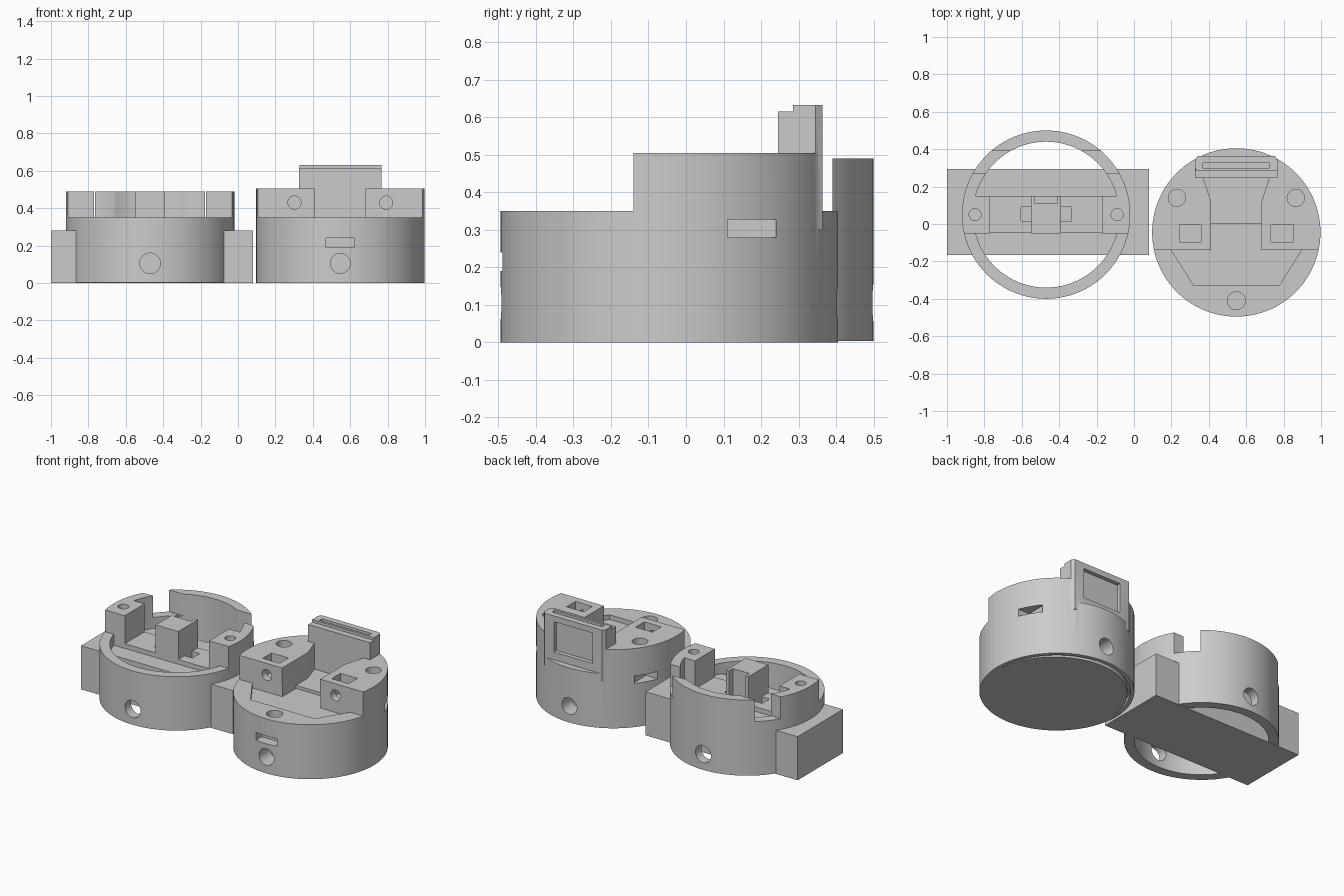
import bpy, bmesh, math
from mathutils import Matrix, Vector

if "Cube" in bpy.data.objects:
    bpy.data.objects.remove(bpy.data.objects["Cube"])

gray = bpy.data.materials.new("matte_gray")
gray.diffuse_color = (0.6, 0.6, 0.6, 1)
gray.use_nodes = True
gray.node_tree.nodes["Principled BSDF"].inputs["Base Color"].default_value = gray.diffuse_color


def finish(bm, name):
    bmesh.ops.recalc_face_normals(bm, faces=bm.faces[:])
    me = bpy.data.meshes.new(name)
    bm.to_mesh(me)
    bm.free()
    me.materials.append(gray)
    ob = bpy.data.objects.new(name, me)
    bpy.context.collection.objects.link(ob)
    return ob


def prism(name, pts, z0, z1):
    bm = bmesh.new()
    lo = [bm.verts.new((x, y, z0)) for x, y in pts]
    hi = [bm.verts.new((x, y, z1)) for x, y in pts]
    n = len(pts)
    bm.faces.new(lo[::-1])
    bm.faces.new(hi)
    for i in range(n):
        j = (i + 1) % n
        bm.faces.new((lo[i], lo[j], hi[j], hi[i]))
    return finish(bm, name)


def box(name, x0, x1, y0, y1, z0, z1):
    return prism(name, [(x0, y0), (x1, y0), (x1, y1), (x0, y1)], z0, z1)


def cyl(name, start, end, r, n=32):
    a, b = Vector(start), Vector(end)
    d = b - a
    bm = bmesh.new()
    bmesh.ops.create_cone(bm, cap_ends=True, segments=n, radius1=r, radius2=r, depth=d.length,
                          matrix=Matrix.Translation((a + b) / 2) @ d.to_track_quat('Z', 'Y').to_matrix().to_4x4())
    return finish(bm, name)


def combine(ob, other, op):
    mod = ob.modifiers.new("bool", 'BOOLEAN')
    mod.operation, mod.solver, mod.object = op, 'EXACT', other
    dg = bpy.context.evaluated_depsgraph_get()
    me = bpy.data.meshes.new_from_object(ob.evaluated_get(dg))
    ob.modifiers.clear()
    ob.data = me
    bpy.data.objects.remove(other)


def cut(ob, *tools):
    for t in tools:
        combine(ob, t, 'DIFFERENCE')


def add(ob, *parts):
    for p in parts:
        combine(ob, p, 'UNION')


def smooth(ob):
    bpy.ops.object.select_all(action='DESELECT')
    ob.select_set(True)
    bpy.context.view_layer.objects.active = ob
    bpy.ops.object.shade_smooth_by_angle(angle=math.radians(30))


# ---- Open ring housing on a rectangular base ----
cx, cy = -0.47, 0.05
ring = cyl("ring_housing", (cx, cy, 0.004), (cx, cy, 0.49), 0.45, 128)
cut(ring, cyl("bore", (cx, cy, -0.1), (cx, cy, 0.6), 0.39, 128),
    box("front_step", -1.1, 0.2, -0.6, -0.05, 0.35, 0.6),
    box("side_notch", -1.1, 0.2, 0.27, 0.39, 0.35, 0.6),
    cyl("cross_hole", (cx, -0.6, 0.105), (cx, 0.7, 0.105), 0.055))
add(ring, box("base_block", -1.0, 0.08, -0.165, 0.295, 0, 0.28),
    box("cross_bar", cx - 0.4, cx + 0.4, -0.049, 0.15, 0.2, 0.31))
for s in (-1, 1):
    xa, xb = sorted((cx + s * 0.3, cx + s * 0.41))
    add(ring, box("post", xa, xb, -0.0499, 0.151, 0.25, 0.49))
    cut(ring, cyl("post_hole", (cx + s * 0.38, cy, 0.33), (cx + s * 0.38, cy, 0.6), 0.032))
    xa, xb = sorted((cx + s * 0.07, cx + s * 0.135))
    cut(ring, box("bar_pocket", xa, xb, 0.015, 0.09, 0.25, 0.33))
# Centre latch block with its rear notch
add(ring, box("centre_block", cx - 0.08, cx + 0.08, -0.0495, 0.1505, 0.27, 0.49))
cut(ring, box("rear_notch", cx - 0.06, cx + 0.06, 0.11, 0.2, 0.32, 0.6))
smooth(ring)

# ---- Stepped drum ----
dx, dy = 0.547, -0.045
drum = cyl("stepped_drum", (dx, dy, 0.0), (dx, dy, 0.505), 0.45, 128)
cut(drum, box("front_step", 0, 1.1, -0.7, -0.14, 0.35, 0.8),
    box("back_step", 0, 1.1, 0.363, 0.6, 0.35, 0.8),
    prism("front_recess", [(0.2, -0.139), (0.32, -0.33), (0.775, -0.33), (0.895, -0.139)], 0.32, 0.4),
    prism("channel", [(0.412, -0.2), (0.682, -0.2), (0.682, 0.12), (0.727, 0.26), (0.367, 0.26), (0.412, 0.12)],
          0.34, 0.8),
    box("channel_step", 0.412, 0.682, -0.2, 0.0, 0.32, 0.4))
# Rear tower plate and its front lip
add(drum, box("tower_lip", 0.327, 0.767, 0.245, 0.3, 0.3, 0.615),
    prism("tower", [(0.328, 0.285), (0.766, 0.285), (0.766, 0.345), (0.752, 0.364), (0.342, 0.364), (0.328, 0.345)],
          0.3, 0.632))
cut(drum, box("tower_groove", 0.37, 0.724, 0.3, 0.325, 0.59, 0.7),
    box("rear_window", 0.41, 0.684, 0.338, 0.5, 0.40, 0.595))
# Mirrored pockets, screw holes and side slots
for s in (-1, 1):
    cut(drum, cyl("top_hole", (dx + s * 0.318, 0.14, 0.38), (dx + s * 0.318, 0.14, 0.7), 0.046))
    xa, xb = sorted((dx + s * 0.185, dx + s * 0.305))
    cut(drum, box("square_pocket", xa, xb, -0.095, -0.005, 0.38, 0.7),
        cyl("front_screw", (dx + s * 0.245, -0.3, 0.43), (dx + s * 0.245, -0.05, 0.43), 0.035))
    xa, xb = sorted((dx + s * 0.34, dx + s * 0.6))
    cut(drum, box("side_slot", xa, xb, 0.11, 0.24, 0.28, 0.328))
# Front and rear openings
cut(drum, cyl("ledge_hole", (dx, -0.41, 0.29), (dx, -0.41, 0.5), 0.048),
    box("front_slot", 0.47, 0.62, -0.6, -0.43, 0.19, 0.24),
    cyl("front_hole", (dx, -0.6, 0.105), (dx, -0.38, 0.105), 0.053),
    cyl("rear_hole", (dx, 0.3, 0.105), (dx, 0.6, 0.105), 0.053))
# Crescent gap beside the bottom lid
gap = cyl("lid_gap", (dx, dy, -0.1), (dx, dy, 0.03), 0.425, 128)
cut(gap, cyl("lid_shape", (dx, dy - 0.025, -0.2), (dx, dy - 0.025, 0.2), 0.425, 128))
cut(drum, gap)
smooth(drum)
